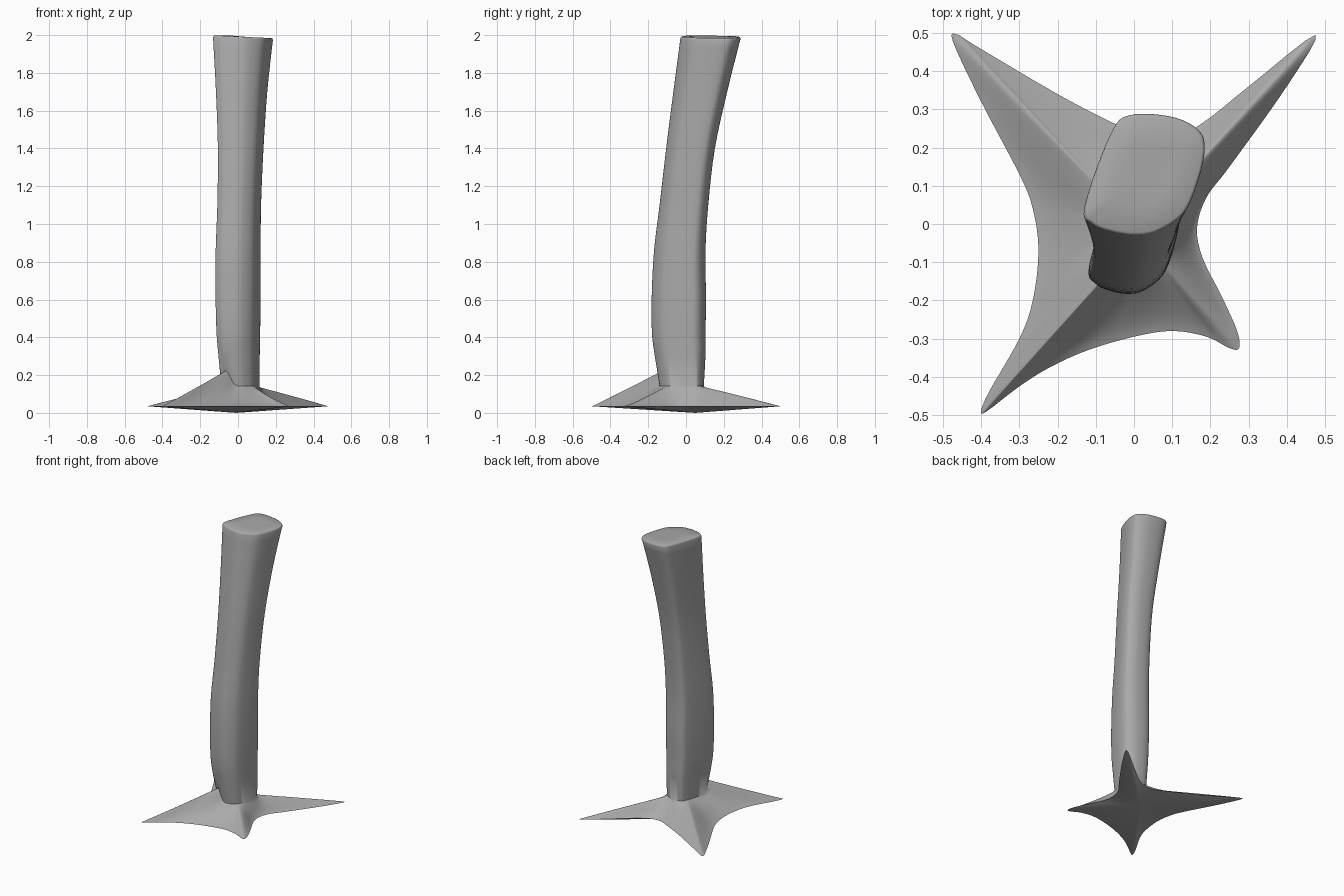
import bpy, bmesh, math
from mathutils import Vector

cube = bpy.data.objects.get("Cube")
if cube:
    bpy.data.objects.remove(cube, do_unlink=True)


def spline(points, steps, closed):
    """Catmull-Rom curve through points of any dimension."""
    n = len(points)
    pick = lambda i: Vector(points[i % n] if closed else points[max(0, min(n - 1, i))])
    out = []
    for i in range(n if closed else n - 1):
        a, b, c, d = (pick(i + k) for k in (-1, 0, 1, 2))
        for s in range(steps):
            t = s / steps
            out.append(b + (c - a) * (t / 2) + (a * 2 - b * 5 + c * 4 - d) * (t * t / 2)
                       + (b * 3 - a - c * 3 + d) * (t ** 3 / 2))
    if not closed:
        out.append(pick(n - 1))
    return out


# Footprint of the four pointed roots
footprint = spline([
    (-.475, .48), (-.46, .495), (-.42, .47), (-.2, .34), (-.045, .26), (.06, .22),
    (.165, .255), (.3, .36), (.475, .495), (.4, .36), (.25, .15), (.19, .07),
    (.165, -.01), (.18, -.09), (.23, -.19), (.27, -.28), (.275, -.325), (.25, -.325),
    (.19, -.295), (.1, -.28), (0, -.295), (-.12, -.33), (-.22, -.375), (-.3, -.425),
    (-.385, -.49), (-.4, -.49), (-.38, -.44), (-.3, -.3), (-.265, -.2),
    (-.25, -.07), (-.265, .04), (-.3, .13), (-.4, .32)], 4, True)
hub = Vector((0, -.03))
angles = [math.atan2(*reversed(p - hub)) for p in footprint]

# Trunk cross-section in a unit box, looked up by angle
unit = spline([
    (-1, -.53), (-.56, .69), (-.24, 1), (.46, .97), (.9, .75), (1, .44),
    (.9, -.06), (.65, -.63), (.2, -.94), (-.17, -1), (-.56, -.94), (-.87, -.81)], 8, True)
polar = sorted((math.atan2(p.y, p.x), p.length) for p in unit)
turn = 2 * math.pi
polar = [(polar[-1][0] - turn, polar[-1][1])] + polar + [(polar[0][0] + turn, polar[0][1])]


def unit_point(angle):
    for (a, ra), (b, rb) in zip(polar, polar[1:]):
        if a <= angle <= b:
            r = ra + (rb - ra) * (angle - a) / max(b - a, 1e-9)
            return Vector((r * math.cos(angle), r * math.sin(angle)))


section = [unit_point(a) for a in angles]

# Trunk sections: height, x range, y range
trunk = spline([
    (.15, -.09, .113, -.14, .092), (.3, -.102, .115, -.165, .1),
    (.42, -.112, .117, -.18, .1), (.6, -.117, .12, -.182, .103),
    (.85, -.117, .12, -.17, .1), (1.1, -.108, .122, -.14, .115),
    (1.4, -.105, .135, -.105, .15), (1.7, -.115, .155, -.067, .215),
    (1.98, -.13, .185, -.03, .285)], 4, False)


def trunk_ring(row, scale=1, tilt=0):
    z, x0, x1, y0, y1 = row
    return [Vector(((x0 + x1) / 2 + (x1 - x0) / 2 * u.x * scale,
                    (y0 + y1) / 2 + (y1 - y0) / 2 * u.y * scale,
                    z - tilt * u.x)) for u in section]


# Where the roots meet the trunk: highest over the front left ridge
rim = .035
join = trunk_ring(trunk[0])
ridge = math.atan2(-.46, -.4)
for p, a in zip(join, angles):
    p.z = .142 + .08 * math.exp(-((a - ridge) / .3) ** 2)

# Root rings run from the rim up to the trunk
reach = [(p - hub).length for p in footprint]
low, high = min(reach), max(reach)
rings = []
for step in range(10):
    t = 1 - step / 10
    ring = []
    for p, j, r in zip(footprint, join, reach):
        power = 1.4 - .45 * (r - low) / (high - low)
        xy = j.xy.lerp(p, t)
        ring.append(Vector((xy.x, xy.y, rim + (j.z - rim) * (1 - t) ** power)))
    rings.append(ring)
rings.append(join)
rings += [trunk_ring(row) for row in trunk[4:-1]]
rings += [trunk_ring(trunk[-1], 1, .007)]

# Softly rounded cut top
for rise, scale in ((.008, .985), (.011, .95), (.012, .5)):
    cap = trunk[-1].copy()
    cap[0] += rise
    rings.append(trunk_ring(cap, scale, .007))

bm = bmesh.new()
loops = [[bm.verts.new(p) for p in ring] for ring in rings]
count = len(section)
for a, b in zip(loops, loops[1:]):
    for i in range(count):
        k = (i + 1) % count
        bm.faces.new((a[i], a[k], b[k], b[i]))

# Close the cut top and the shallow pointed underside
top = sum(rings[-1], Vector()) / count
for loop, tip in ((loops[-1], top), (loops[0], Vector((-.01, .05, 0)))):
    centre = bm.verts.new(tip)
    for i in range(count):
        bm.faces.new((loop[i], loop[(i + 1) % count], centre))
bmesh.ops.recalc_face_normals(bm, faces=bm.faces)

mesh = bpy.data.meshes.new("trunk_with_roots")
bm.to_mesh(mesh)
bm.free()
obj = bpy.data.objects.new("trunk_with_roots", mesh)
bpy.context.collection.objects.link(obj)

grey = bpy.data.materials.new("plain_grey")
grey.use_nodes = True
colour = (.4, .4, .4, 1)
grey.diffuse_color = colour
grey.node_tree.nodes["Principled BSDF"].inputs["Base Color"].default_value = colour
mesh.materials.append(grey)

bpy.ops.object.select_all(action='DESELECT')
obj.select_set(True)
bpy.context.view_layer.objects.active = obj
bpy.ops.object.shade_smooth_by_angle(angle=math.radians(50))
